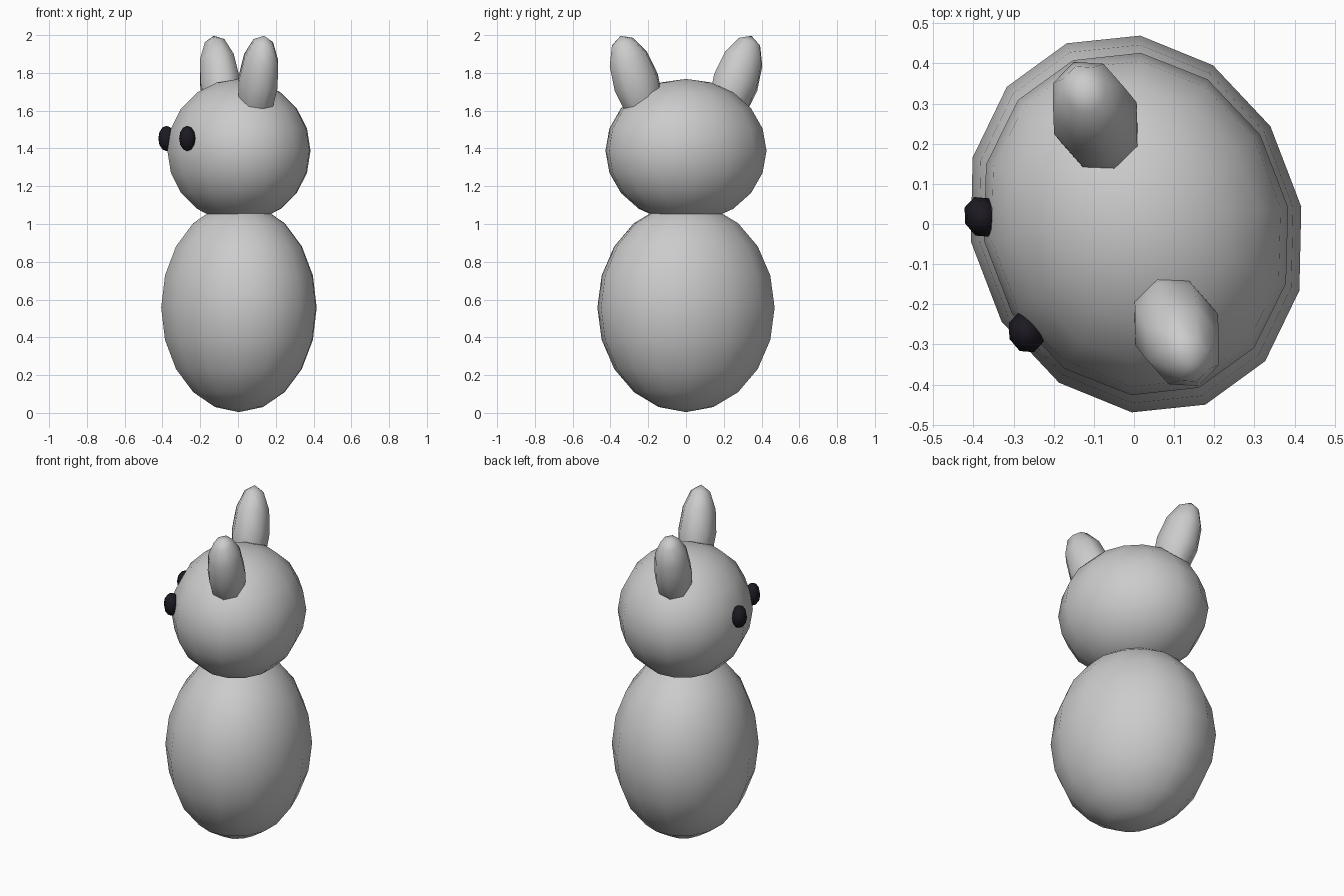
import bpy, bmesh, math
from mathutils import Matrix, Vector

if "Cube" in bpy.data.objects:
    bpy.data.objects.remove(bpy.data.objects["Cube"])

# Whole figure is turned about z: local +x is its side, local -y is its face
TURN = Matrix.Translation((0.005, 0, 0)) @ Matrix.Rotation(math.radians(-69), 4, 'Z')


def ellipsoid(name, centre, radii, segments, rings, tilt=0.0, material=None):
    bm = bmesh.new()
    bmesh.ops.create_uvsphere(bm, u_segments=segments, v_segments=rings, radius=1)
    # put a column of vertices on the local x axis
    v = max(bm.verts, key=lambda p: p.co.xy.length)
    bm.transform(Matrix.Rotation(-math.atan2(v.co.y, v.co.x), 4, 'Z'))
    bm.transform(TURN @ Matrix.Translation(centre)
                 @ Matrix.Rotation(tilt, 4, 'Y')
                 @ Matrix.Diagonal(Vector((*radii, 1))))
    for f in bm.faces:
        f.smooth = True
    mesh = bpy.data.meshes.new(name)
    bm.to_mesh(mesh)
    bm.free()
    obj = bpy.data.objects.new(name, mesh)
    bpy.context.collection.objects.link(obj)
    if material:
        mesh.materials.append(material)
    return obj


black = bpy.data.materials.new("eye_black")
black.diffuse_color = (0.012, 0.01, 0.016, 1)
black.use_nodes = True
black.node_tree.nodes["Principled BSDF"].inputs["Base Color"].default_value = black.diffuse_color

# Body and head
ellipsoid("body", (0, 0, 0.557), (0.482, 0.41, 0.553), 14, 10)
ellipsoid("head", (0, 0, 1.388), (0.437, 0.378, 0.38), 14, 10)

# Ears lean outwards, eyes sit half sunk in the face
for side, label in ((1, "left"), (-1, "right")):
    ellipsoid(label + "_ear", (side * 0.282, 0, 1.75), (0.13, 0.11, 0.262), 8, 6,
              tilt=side * math.radians(20))
    ellipsoid(label + "_eye", (side * 0.154, -0.352, 1.453), (0.053, 0.045, 0.067), 8, 6,
              material=black)
